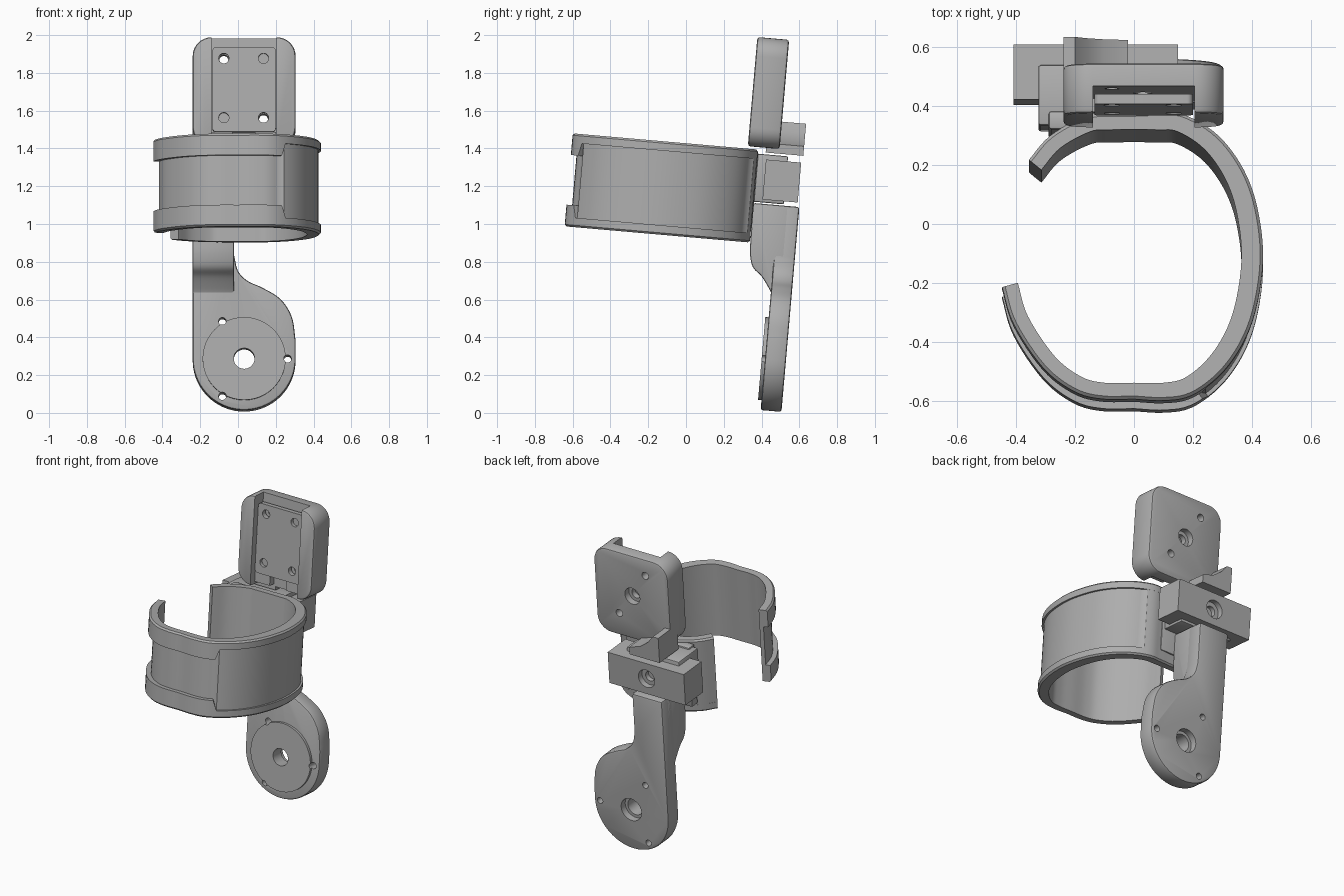
import bpy, bmesh, math
from mathutils import Vector

if "Cube" in bpy.data.objects:
    bpy.data.objects.remove(bpy.data.objects["Cube"])

TILT = math.radians(-5)

grey = bpy.data.materials.new("plain grey")
grey.use_nodes = True
grey.diffuse_color = (0.42, 0.42, 0.42, 1)
grey.node_tree.nodes["Principled BSDF"].inputs["Base Color"].default_value = (0.42, 0.42, 0.42, 1)


def apply_modifier(obj, kind, **settings):
    bpy.context.view_layer.objects.active = obj
    mod = obj.modifiers.new(kind.lower(), kind)
    for key, value in settings.items():
        setattr(mod, key, value)
    bpy.ops.object.modifier_apply(modifier=mod.name)


def to_object(name, bm):
    bmesh.ops.recalc_face_normals(bm, faces=bm.faces)
    mesh = bpy.data.meshes.new(name)
    bm.to_mesh(mesh)
    bm.free()
    obj = bpy.data.objects.new(name, mesh)
    bpy.context.collection.objects.link(obj)
    mesh.materials.append(grey)
    return obj


def prism(name, outline, axis, start, end, bevel=0):
    """Extrude an outline of (x, z) along y, or of (y, z) along x."""
    bm = bmesh.new()
    place = (lambda p, d: (p[0], d, p[1])) if axis == "y" else (lambda p, d: (d, p[0], p[1]))
    face = bm.faces.new([bm.verts.new(place(p, start)) for p in outline])
    new = bmesh.ops.extrude_face_region(bm, geom=[face])["geom"]
    shift = Vector(place((0, 0), end - start))
    bmesh.ops.translate(bm, vec=shift, verts=[v for v in new if isinstance(v, bmesh.types.BMVert)])
    obj = to_object(name, bm)
    if bevel:
        apply_modifier(obj, "BEVEL", width=bevel, segments=2, limit_method="ANGLE",
                       angle_limit=math.radians(40))
    return obj


def arc(cx, cz, r, a, b, n):
    angles = [math.radians(a + (b - a) * i / n) for i in range(n + 1)]
    return [(cx + r * math.cos(t), cz + r * math.sin(t)) for t in angles]


def circle(cx, cz, r):
    return arc(cx, cz, r, 0, 352.5, 47)


def rounded_rect(x0, x1, z0, z1, r):
    corners = [(x1 - r, z1 - r), (x0 + r, z1 - r), (x0 + r, z0 + r), (x1 - r, z0 + r)]
    return [p for i, c in enumerate(corners) for p in arc(*c, r, 90 * i, 90 * i + 90, 8)]


def rect(x0, x1, z0, z1):
    return [(x0, z0), (x1, z0), (x1, z1), (x0, z1)]


def cut(obj, outline, start, end):
    cutter = prism("cutter", outline, "y", start, end)
    cutter.hide_render = True
    apply_modifier(obj, "BOOLEAN", operation="DIFFERENCE", solver="EXACT", object=cutter)
    bpy.data.objects.remove(cutter)


def catmull(points, per):
    pts = [Vector(p) for p in points]
    pts = [2 * pts[0] - pts[1]] + pts + [2 * pts[-1] - pts[-2]]
    out = []
    for i in range(1, len(pts) - 2):
        a, b, c, d = pts[i - 1:i + 3]
        for k in range(per):
            t = k / per
            out.append(0.5 * (2 * b + (c - a) * t + (2 * a - 5 * b + 4 * c - d) * t ** 2
                              + (3 * b - a - 3 * c + d) * t ** 3))
    return out + [pts[-2]]


# Open cuff: inner path swept with a section that has raised rims
def cuff():
    path = catmull([(-.395, -.325), (-.36, -.44), (-.27, -.575), (-.18, -.645), (-.1, -.666), (0, -.666),
                    (.1, -.666), (.18, -.645), (.27, -.56), (.335, -.43), (.365, -.25), (.35, -.09),
                    (.31, .03), (.24, .13), (.15, .19), (.08, .197), (-.08, .197), (-.15, .19),
                    (-.25, .135), (-.315, .06)], 6)
    low, high, c = .928, 1.422, .01
    bm = bmesh.new()
    rings = []
    for i, p in enumerate(path):
        along = (path[min(i + 1, len(path) - 1)] - path[max(i - 1, 0)]).normalized()
        out = Vector((along.y, -along.x))
        t = .055 + .05 * max(0, p.x)
        if i <= 43:
            rim, depth = .115, .03      # clip with tall rims
        elif i <= 82:
            rim, depth = .05, .013      # shallow side panel
        else:
            rim, depth = .05, .0005     # plain rear wall
        section = [(0, low), (t - c, low), (t, low + c), (t, low + rim), (t - depth, low + rim)]
        section += [(o, low + high - z) for o, z in reversed(section)]
        rings.append([bm.verts.new((p.x + out.x * o, p.y + out.y * o, z)) for o, z in section])
    for a, b in zip(rings, rings[1:]):
        for k in range(len(a)):
            n = (k + 1) % len(a)
            bm.faces.new((a[k], a[n], b[n], b[k]))
    bm.faces.new(rings[0])
    bm.faces.new(rings[-1])
    return to_object("cuff_band", bm)


parts = [cuff()]

# Cuff mount and the clamp block behind it
mount = prism("cuff_mount", rect(-.325, .06, 1.145, 1.4), "y", .215, .42, .008)
flare = prism("mount_flare", rect(-.29, .08, 1.0, 1.41), "y", .2, .262, .01)
clamp = prism("clamp_block", rect(-.41, .15, 1.161, 1.373), "y", .305, .492)
cut(clamp, circle(-.13, 1.267, .06), .455, .6)
cut(clamp, circle(-.13, 1.267, .033), .425, .6)
parts += [mount, flare, clamp]

# Upper housing with an open channel in front
housing = prism("upper_housing", rounded_rect(-.24, .305, 1.435, 2.015, .1), "y", .203, .372, .014)
cut(housing, rect(-.14, .205, 1.3, 2.2), .1, .295)
cut(housing, circle(.03, 1.735, .055), .33, .5)
cut(housing, circle(.03, 1.735, .032), .2, .5)
cover = prism("cover_plate", rounded_rect(-.135, .2, 1.515, 1.965, .02), "y", .238, .272)
for x, z in [(-.075, 1.905), (.135, 1.59)]:
    cut(housing, circle(x, z, .024), .2, .5)
for x in (-.075, .135):
    for z in (1.59, 1.905):
        cut(cover, circle(x, z, .027), .2, .262 if (x < 0) == (z < 1.7) else .3)
parts += [housing, cover]

# Hooked tab behind the housing, and the small steps at the channel foot
hook = [(-.24, 1.41), (-.24, 1.58), (-.2, 1.58), (-.16, 1.53), (-.1, 1.485), (-.02, 1.46), (-.02, 1.41)]
parts.append(prism("rear_hook", hook, "y", .3, .5))
for x0, x1 in ((-.14, -.03), (.09, .2)):
    parts.append(prism("channel_step", rect(x0, x1, 1.45, 1.515), "y", .25, .3))

# Lower pivot plate, with neck and hub holes
cx, cz = .0325, .322
outline = [(-.24, 1.138)] + arc(cx, cz, .2725, 180, 360, 36)
outline += catmull([(.305, .42), (.285, .545), (.225, .64), (.13, .7), (.05, .737),
                    (0, .79), (-.02, .87)], 5) + [(-.02, 1.138)]
plate = prism("pivot_plate", outline, "y", .392, .503, .012)
disc = prism("pivot_disc", circle(cx, cz, .22), "y", .374, .41)
for target in (plate, disc):
    cut(target, circle(cx, cz, .055), .2, .6)
cut(plate, circle(cx, cz, .075), .46, .6)
for angle in (0, 120, 240):
    spot = arc(cx, cz, .23, angle, angle, 1)[0]
    for target in (plate, disc):
        cut(target, circle(*spot, .02), .2, .6)
parts += [plate, disc]

# Thick neck that curves down into the pivot plate
neck = [(.45, 1.138), (.45, .6)] + catmull([(.4, .66), (.38, .695), (.335, .755), (.285, .8),
                                            (.264, .87), (.26, .95)], 5) + [(.258, 1.138)]
parts.append(prism("neck", neck, "x", -.24, -.02, .01))

# Shared lean and shading
for obj in parts:
    obj.rotation_euler.x = TILT
    bpy.ops.object.select_all(action="DESELECT")
    obj.select_set(True)
    bpy.context.view_layer.objects.active = obj
    bpy.ops.object.shade_smooth_by_angle(angle=math.radians(35))
